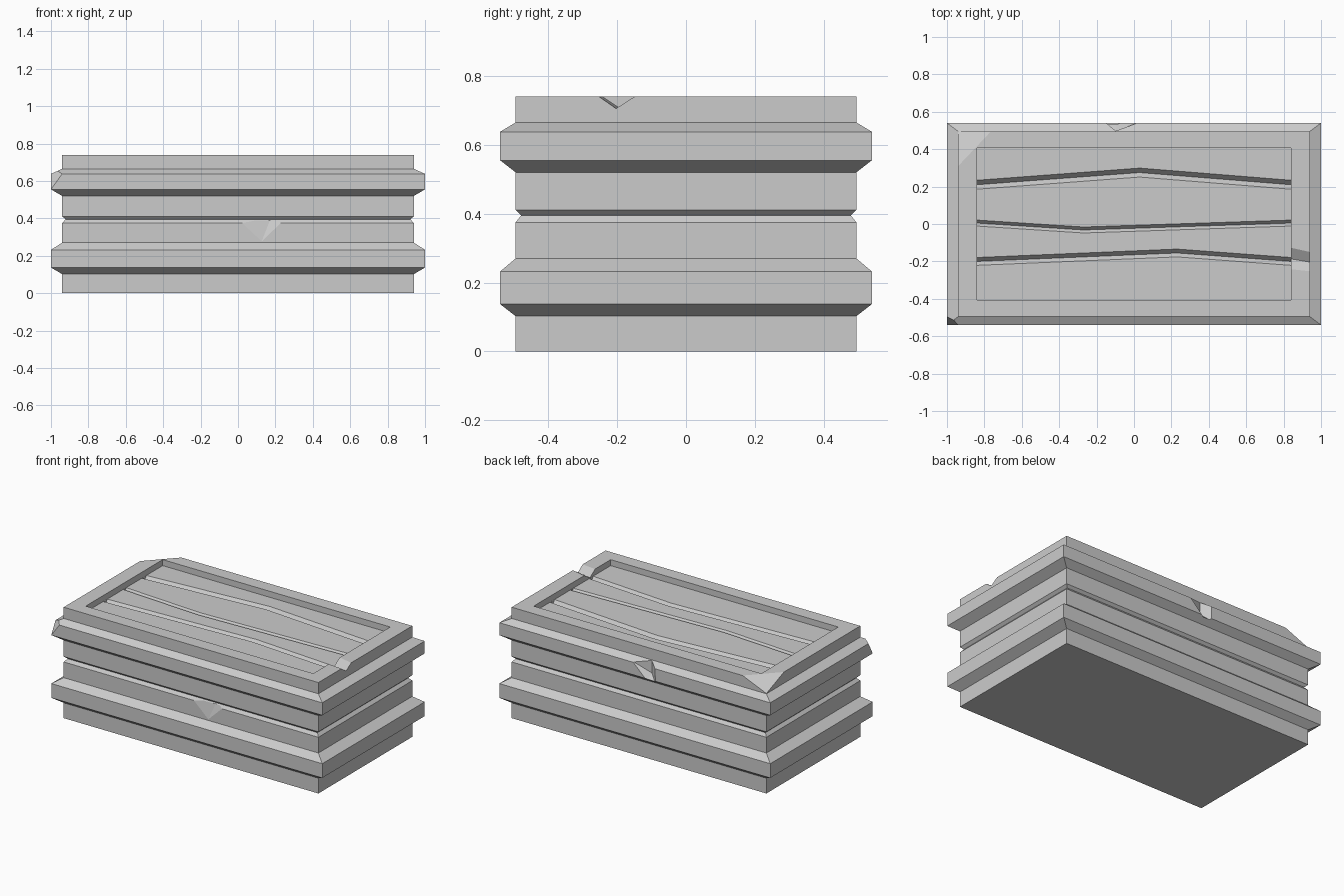
import bpy, bmesh

if "Cube" in bpy.data.objects:
    bpy.data.objects.remove(bpy.data.objects["Cube"])


def new_object(name, bm):
    bmesh.ops.recalc_face_normals(bm, faces=bm.faces[:])
    mesh = bpy.data.meshes.new(name)
    bm.to_mesh(mesh)
    bm.free()
    obj = bpy.data.objects.new(name, mesh)
    bpy.context.collection.objects.link(obj)
    return obj


def loft(name, rings):
    """Closed solid skinned through a list of point loops, capped at both ends."""
    bm = bmesh.new()
    loops = [[bm.verts.new(p) for p in ring] for ring in rings]
    n = len(loops[0])
    for a, b in zip(loops, loops[1:]):
        for i in range(n):
            j = (i + 1) % n
            bm.faces.new((a[i], a[j], b[j], b[i]))
    bm.faces.new(loops[0])
    bm.faces.new(loops[-1])
    return new_object(name, bm)


def hull(name, points):
    bm = bmesh.new()
    verts = [bm.verts.new(p) for p in points]
    bmesh.ops.convex_hull(bm, input=verts)
    return new_object(name, bm)


def cut(target, cutter):
    mod = target.modifiers.new("cut", 'BOOLEAN')
    mod.operation = 'DIFFERENCE'
    mod.solver = 'EXACT'
    mod.object = cutter
    cutter.hide_render = True
    bpy.context.view_layer.objects.active = target
    bpy.ops.object.modifier_apply(modifier=mod.name)
    bpy.data.objects.remove(cutter, do_unlink=True)


def rect(hx, hy, z):
    return [(-hx, -hy, z), (hx, -hy, z), (hx, hy, z), (-hx, hy, z)]


# Box body: wall, two bevelled bands, lid seam, and recessed top
FLOOR = 0.70
body, band, seam, recess = (0.94, 0.495), (1.0, 0.54), (0.922, 0.479), (0.84, 0.406)
profile = [(body, 0), (body, 0.102), (band, 0.137), (band, 0.232), (body, 0.27),
           (body, 0.375), (seam, 0.395), (body, 0.411), (body, 0.52), (band, 0.555),
           (band, 0.638), (body, 0.665), (body, 0.74), (recess, 0.74), (recess, FLOOR)]
crate = loft("stone_chest", [rect(*size, z) for size, z in profile])

# Three crooked V grooves between the lid planks: (end y, middle x, middle y)
for end_y, mid_x, mid_y, w in [(0.21, 0.03, 0.275, 0.024),
                               (0.005, -0.27, -0.032, 0.016),
                               (-0.2, 0.23, -0.155, 0.021)]:
    depth = w * 1.2
    rings = []
    for x, y in [(-0.839, end_y), (mid_x, mid_y), (0.839, end_y)]:
        rings.append([(x, y + 1.3 * w, FLOOR + 0.3 * depth),
                      (x, y - 1.3 * w, FLOOR + 0.3 * depth),
                      (x, y, FLOOR - depth)])
    cut(crate, loft("groove", rings))

# Chipped back left corner of the lid
cut(crate, hull("corner_chip", [(-0.94, 0.495, 0.667), (-0.765, 0.495, 0.74),
                                (-0.94, 0.31, 0.74), (-0.945, 0.5, 0.667),
                                (-0.765, 0.5, 0.76), (-0.945, 0.31, 0.76),
                                (-0.945, 0.5, 0.76)]))

# Chipped front left corner of the upper band
cut(crate, hull("band_chip", [(-1, -0.54, 0.555), (-0.92, -0.54, 0.666),
                              (-1, -0.48, 0.666), (-1.01, -0.55, 0.555),
                              (-0.92, -0.55, 0.666), (-1.01, -0.48, 0.666),
                              (-1.01, -0.55, 0.666)]))

# V notch across the right rim of the lid
cut(crate, loft("rim_notch", [
    [(0.83, -0.12, 0.743), (0.83, -0.245, 0.743), (0.83, -0.185, 0.703)],
    [(0.95, -0.147, 0.743), (0.95, -0.258, 0.743), (0.95, -0.205, 0.706)]]))

# Split in the back of the upper band
cut(crate, hull("back_notch", [(-0.16, 0.55, 0.675), (0.045, 0.55, 0.66),
                               (-0.097, 0.498, 0.675), (-0.097, 0.498, 0.58),
                               (-0.165, 0.55, 0.53), (-0.09, 0.55, 0.53)]))

# Dent in the front wall below the lid seam
cut(crate, hull("front_dent", [(0, -0.496, 0.388), (0.245, -0.496, 0.388),
                               (0.125, -0.496, 0.272), (0.17, -0.474, 0.388)]))
